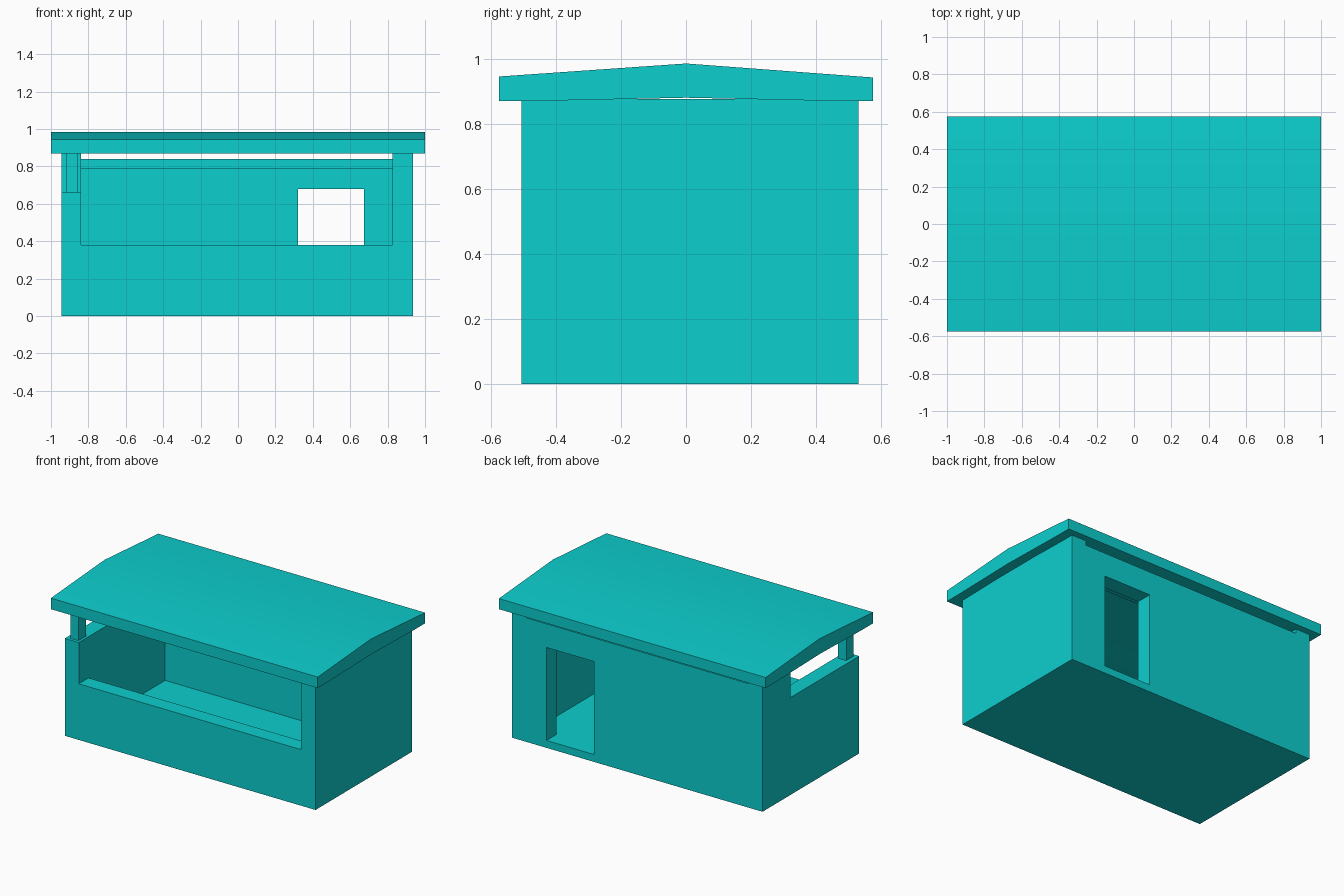
import bpy, bmesh
from mathutils import Vector

cube = bpy.data.objects.get("Cube")
if cube:
    bpy.data.objects.remove(cube, do_unlink=True)

TEAL = (0.004, 0.62, 0.62, 1)
teal = bpy.data.materials.new("teal")
teal.use_nodes = True
teal.diffuse_color = TEAL
teal.node_tree.nodes["Principled BSDF"].inputs["Base Color"].default_value = TEAL


def extrude_profile(name, profile, x0, x1):
    """Extrude a (y, z) outline along x."""
    bm = bmesh.new()
    face = bm.faces.new([bm.verts.new((x0, y, z)) for y, z in profile])
    out = bmesh.ops.extrude_face_region(bm, geom=[face])
    moved = [g for g in out["geom"] if isinstance(g, bmesh.types.BMVert)]
    bmesh.ops.translate(bm, verts=moved, vec=Vector((x1 - x0, 0, 0)))
    bmesh.ops.recalc_face_normals(bm, faces=bm.faces)
    mesh = bpy.data.meshes.new(name)
    bm.to_mesh(mesh)
    bm.free()
    mesh.materials.append(teal)
    obj = bpy.data.objects.new(name, mesh)
    bpy.context.collection.objects.link(obj)
    return obj


def box(name, x0, x1, y0, y1, z0, z1):
    return extrude_profile(name, [(y0, z0), (y1, z0), (y1, z1), (y0, z1)], x0, x1)


def cut(target, cutter):
    """Subtract the cutter, bake the result and discard the cutter."""
    cutter.hide_render = True
    mod = target.modifiers.new("cut", "BOOLEAN")
    mod.operation = "DIFFERENCE"
    mod.solver = "EXACT"
    mod.object = cutter
    bpy.context.view_layer.update()
    graph = bpy.context.evaluated_depsgraph_get()
    baked = bpy.data.meshes.new_from_object(target.evaluated_get(graph))
    target.modifiers.clear()
    target.data = baked
    bpy.data.objects.remove(cutter, do_unlink=True)


# Walls and floor
walls = box("walls", -0.945, 0.935, -0.505, 0.53, 0, 0.876)

# Room hollow: front sill, floor, back wall with overhead shelf and vent slot
room = [(-0.7, 1), (-0.7, 0.38), (-0.4, 0.38), (-0.4, 0.05), (0.42, 0.05),
        (0.42, 0.79), (0.25, 0.79), (0.25, 0.84), (0.7, 0.84), (0.7, 1)]
cut(walls, extrude_profile("room_cutter", room, -0.84, 0.825))

# Back doorway and lowered part of the side wall
cut(walls, box("door_cutter", 0.32, 0.675, 0.38, 0.7, 0.05, 0.68))
cut(walls, box("side_opening_cutter", -1.1, -0.8, -0.7, 0.23, 0.66, 1.1))

# Corner post carrying the roof
box("corner_post", -0.918, -0.857, -0.485, -0.405, 0.66, 0.872)

# Shallow gabled roof slab
roof = extrude_profile("roof", [
    (-0.575, 0.87), (-0.46, 0.87), (0, 0.88), (0.46, 0.87), (0.575, 0.87),
    (0.575, 0.942), (0, 0.985), (-0.575, 0.945)], -1, 1)
bpy.ops.object.select_all(action="DESELECT")
roof.select_set(True)
bpy.context.view_layer.objects.active = roof
bpy.ops.object.shade_smooth_by_angle()
